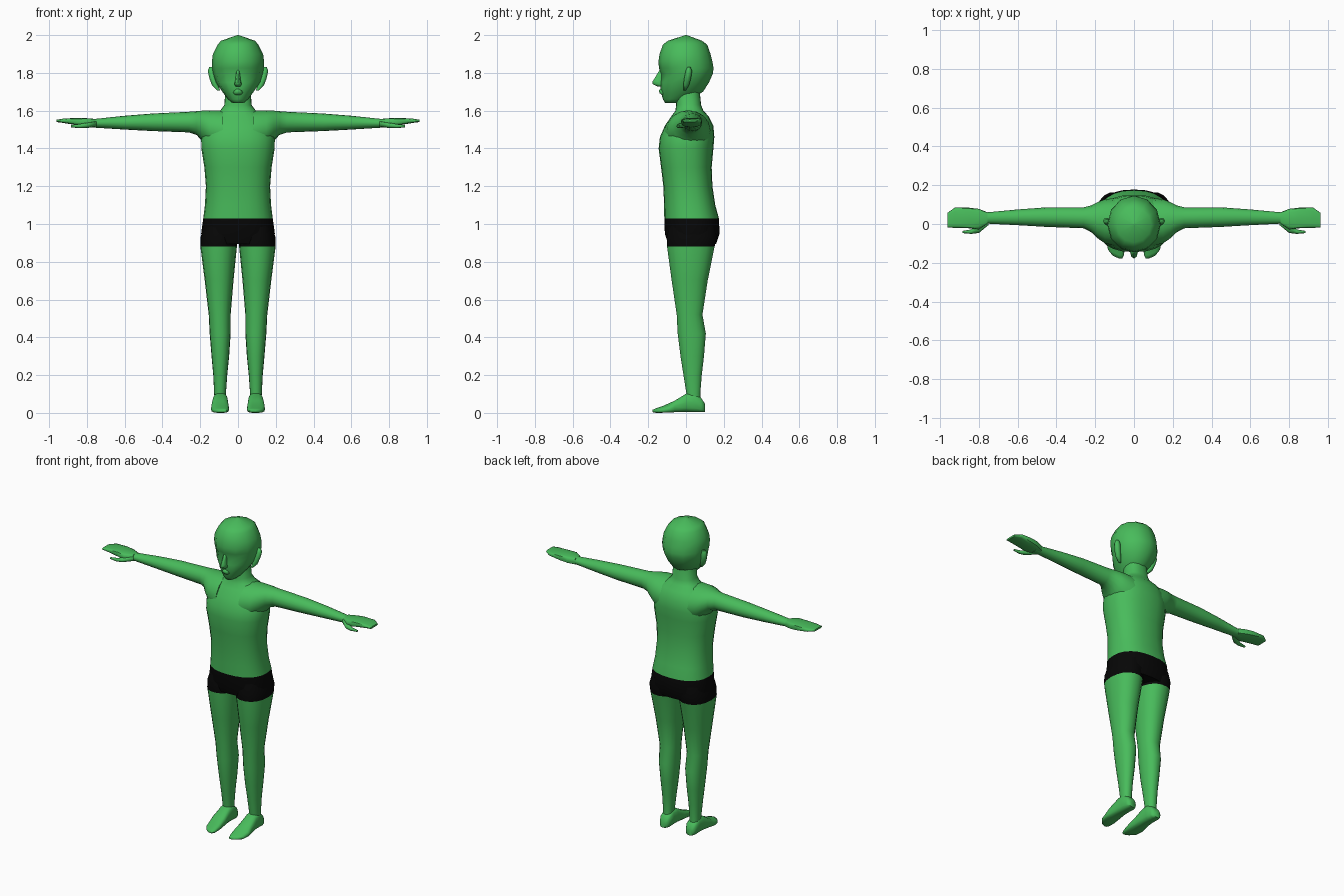
import bpy, bmesh, math


def material(name, rgb):
    m = bpy.data.materials.new(name)
    m.diffuse_color = (*rgb, 1)
    return m


GREEN = material("green skin", (0.065, 0.50, 0.105))
BLACK = material("black shorts", (0.002, 0.002, 0.002))


def loft(name, axis, rings, n=16, p=1.0, mirror=False, tweak=None, shorts=False, angle=70):
    """Skin rounded sections (t, a0, a1, b0, b1) along an axis; a and b are the other two axes."""
    bm = bmesh.new()
    loops = []
    for t, a0, a1, b0, b1 in rings:
        loop = []
        for i in range(n):
            th = 2 * math.pi * i / n
            c, s = math.cos(th), math.sin(th)
            a = (a0 + a1) / 2 + (a1 - a0) / 2 * math.copysign(abs(c) ** p, c)
            b = (b0 + b1) / 2 + (b1 - b0) / 2 * math.copysign(abs(s) ** p, s)
            co = {"x": (t, a, b), "y": (a, t, b), "z": (a, b, t)}[axis]
            loop.append(bm.verts.new(co))
        loops.append(loop)
    for lo, hi in zip(loops, loops[1:]):
        for i in range(n):
            j = (i + 1) % n
            bm.faces.new((lo[i], lo[j], hi[j], hi[i]))
    bm.faces.new(loops[0])
    bm.faces.new(loops[-1])
    if tweak:
        for v in bm.verts:
            tweak(v.co)
    bmesh.ops.recalc_face_normals(bm, faces=bm.faces)
    if shorts:  # black band between hem and waist
        for f in bm.faces:
            f.material_index = int(0.879 < f.calc_center_median().z < 1.03)
    me = bpy.data.meshes.new(name)
    bm.to_mesh(me)
    bm.free()
    me.materials.append(GREEN)
    me.materials.append(BLACK)
    ob = bpy.data.objects.new(name, me)
    bpy.context.collection.objects.link(ob)
    if mirror:
        ob.modifiers.new("mirror", "MIRROR")
    bpy.ops.object.select_all(action="DESELECT")
    ob.select_set(True)
    bpy.context.view_layer.objects.active = ob
    bpy.ops.object.shade_smooth_by_angle(angle=math.radians(angle))
    return ob


# Torso with hips, shoulders and neck
loft("torso", "z", [
    (0.895, -0.185, 0.185, -0.095, 0.16),
    (0.95, -0.195, 0.195, -0.112, 0.178),
    (1.03, -0.184, 0.184, -0.115, 0.174),
    (1.10, -0.175, 0.175, -0.116, 0.155),
    (1.20, -0.170, 0.170, -0.120, 0.140),
    (1.30, -0.178, 0.178, -0.132, 0.136),
    (1.40, -0.194, 0.194, -0.145, 0.145),
    (1.46, -0.195, 0.195, -0.138, 0.150),
    (1.52, -0.175, 0.175, -0.112, 0.145),
    (1.57, -0.140, 0.140, -0.078, 0.120),
    (1.60, -0.095, 0.095, -0.056, 0.092),
    (1.63, -0.072, 0.072, -0.052, 0.080),
    (1.73, -0.066, 0.066, -0.055, 0.070),
], n=24, p=0.85, shorts=True)

# Legs
loft("leg", "z", [
    (0.03, 0.066, 0.122, 0.010, 0.080),
    (0.10, 0.064, 0.126, 0.002, 0.076),
    (0.20, 0.057, 0.131, -0.014, 0.084),
    (0.30, 0.047, 0.140, -0.030, 0.096),
    (0.42, 0.039, 0.150, -0.045, 0.106),
    (0.52, 0.039, 0.155, -0.050, 0.088),
    (0.70, 0.024, 0.176, -0.077, 0.116),
    (0.88, 0.006, 0.199, -0.102, 0.153),
    (0.93, 0.004, 0.198, -0.104, 0.165),
    (0.99, 0.020, 0.180, -0.090, 0.155),
], n=18, p=0.9, mirror=True, shorts=True)

# Feet, toes slanting back towards the outside


def slant_toes(co):
    if co.y < -0.1:
        co.y += max(0, co.x - 0.08) * 0.5


loft("foot", "y", [
    (0.100, 0.070, 0.118, 0.005, 0.050),
    (0.080, 0.057, 0.129, 0.003, 0.080),
    (0.040, 0.056, 0.130, 0.003, 0.108),
    (0.000, 0.054, 0.134, 0.005, 0.102),
    (-0.060, 0.049, 0.141, 0.003, 0.065),
    (-0.120, 0.047, 0.143, 0.001, 0.038),
    (-0.160, 0.052, 0.134, 0.000, 0.024),
    (-0.178, 0.060, 0.110, 0.004, 0.016),
], n=14, p=0.65, mirror=True, tweak=slant_toes)

# Arms, flaring into the shoulders
loft("arm", "x", [
    (0.08, -0.115, 0.135, 1.36, 1.602),
    (0.15, -0.100, 0.128, 1.40, 1.602),
    (0.19, -0.072, 0.112, 1.44, 1.600),
    (0.22, -0.043, 0.096, 1.472, 1.597),
    (0.26, -0.022, 0.086, 1.485, 1.594),
    (0.45, -0.015, 0.086, 1.492, 1.585),
    (0.60, -0.006, 0.075, 1.500, 1.573),
    (0.76, 0.002, 0.060, 1.510, 1.556),
    (0.79, -0.010, 0.066, 1.512, 1.556),
], mirror=True)

# Flat hands and thumbs
loft("hand", "x", [
    (0.755, 0.002, 0.060, 1.512, 1.556),
    (0.80, -0.028, 0.078, 1.515, 1.560),
    (0.85, -0.022, 0.084, 1.522, 1.562),
    (0.925, -0.020, 0.084, 1.535, 1.558),
    (0.962, -0.018, 0.058, 1.540, 1.552),
], n=12, p=0.55, mirror=True, angle=50)
loft("thumb", "x", [
    (0.75, -0.005, 0.025, 1.515, 1.545),
    (0.80, -0.046, 0.000, 1.508, 1.536),
    (0.84, -0.051, -0.028, 1.507, 1.529),
    (0.885, -0.047, -0.036, 1.512, 1.524),
], n=8, mirror=True)

# Head, with pressed-in eye sockets


def eye_sockets(co):
    if co.y < -0.06 and 0.03 < abs(co.x) < 0.09 and 1.77 < co.z < 1.815:
        co.y += 0.014


loft("head", "z", [
    (1.640, -0.028, 0.028, -0.110, -0.040),
    (1.660, -0.052, 0.052, -0.122, 0.020),
    (1.700, -0.083, 0.083, -0.133, 0.090),
    (1.750, -0.117, 0.117, -0.138, 0.122),
    (1.795, -0.132, 0.132, -0.134, 0.142),
    (1.825, -0.136, 0.136, -0.143, 0.146),
    (1.860, -0.138, 0.138, -0.146, 0.140),
    (1.900, -0.133, 0.133, -0.140, 0.130),
    (1.950, -0.107, 0.107, -0.122, 0.112),
    (1.970, -0.090, 0.090, -0.095, 0.085),
    (2.000, -0.004, 0.004, -0.004, 0.004),
], n=12, tweak=eye_sockets)

# Nose, lips and ears
loft("nose", "z", [
    (1.728, -0.014, 0.014, -0.150, -0.110),
    (1.742, -0.020, 0.020, -0.178, -0.110),
    (1.756, -0.015, 0.015, -0.176, -0.110),
    (1.815, -0.008, 0.008, -0.140, -0.110),
], n=8)
loft("lips", "z", [
    (1.682, -0.014, 0.014, -0.128, -0.110),
    (1.694, -0.026, 0.026, -0.141, -0.110),
    (1.706, -0.020, 0.020, -0.143, -0.110),
    (1.716, -0.008, 0.008, -0.137, -0.110),
], n=8)
loft("ear", "z", [
    (1.708, 0.095, 0.112, -0.012, 0.000),
    (1.735, 0.105, 0.138, -0.014, 0.016),
    (1.770, 0.115, 0.151, -0.010, 0.026),
    (1.810, 0.122, 0.160, -0.002, 0.032),
    (1.832, 0.128, 0.152, 0.008, 0.024),
], n=8, mirror=True)
